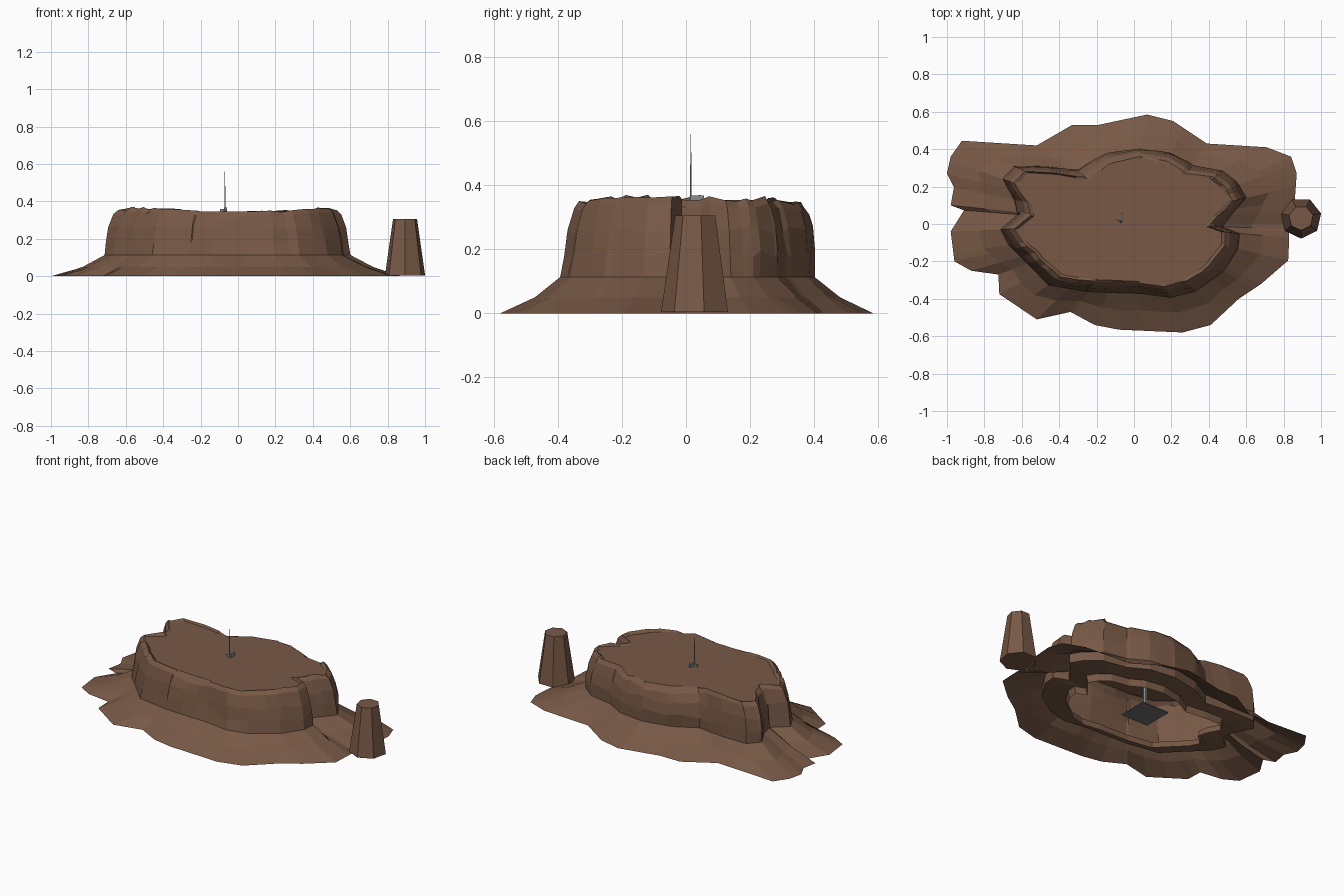
import bpy, bmesh, math, random
from mathutils import Vector

if "Cube" in bpy.data.objects:
    bpy.data.objects.remove(bpy.data.objects["Cube"])

random.seed(4)


def material(name, rgb):
    m = bpy.data.materials.new(name)
    m.diffuse_color = (*rgb, 1)
    m.use_nodes = True
    m.node_tree.nodes["Principled BSDF"].inputs["Base Color"].default_value = m.diffuse_color
    return m


ROCK = material("red brown rock", (0.185, 0.099, 0.061))
METAL = material("grey metal", (0.23, 0.28, 0.28))
PLATE = material("dark grey plate", (0.15, 0.155, 0.15))

# Outlines seen from above, counter-clockwise
SKIRT = [(.80, 0), (.86, .13), (.87, .27), (.84, .36), (.71, .41), (.39, .43),
         (.21, .55), (.07, .585), (-.19, .53), (-.33, .53), (-.52, .42),
         (-.92, .445), (-.98, .36), (-1, .27), (-.96, .19), (-.98, .10),
         (-.90, .07), (-.98, -.04), (-.96, -.20), (-.87, -.25), (-.725, -.27),
         (-.72, -.375), (-.52, -.51), (-.34, -.47), (-.21, -.54), (-.08, -.565),
         (.26, -.58), (.41, -.54), (.56, -.40), (.68, -.32), (.83, -.19), (.83, -.04)]
CLIFF = [(.52, .05), (.60, .14), (.56, .21), (.47, .285), (.32, .315),
         (.20, .385), (.03, .41), (-.16, .37), (-.30, .29), (-.48, .31),
         (-.65, .31), (-.70, .24), (-.64, .13), (-.62, .05), (-.71, -.03),
         (-.665, -.11), (-.53, -.24), (-.45, -.32), (-.24, -.35), (.03, -.355),
         (.19, -.38), (.32, -.35), (.47, -.25), (.55, -.13), (.56, -.05),
         (.47, -.015)]


def angle(p):
    return math.atan2(p[1], p[0]) % math.tau


def radius_at(outline, a):
    """Distance from the middle to an outline in direction a."""
    a %= math.tau
    d = Vector((math.cos(a), math.sin(a)))
    for p, q in zip(outline, outline[1:] + outline[:1]):
        p, q = Vector(p), Vector(q)
        if (a - angle(p)) % math.tau <= (angle(q) - angle(p)) % math.tau:
            e = q - p
            return p.cross(e) / d.cross(e)


def finish(name, bm, mat):
    bmesh.ops.recalc_face_normals(bm, faces=bm.faces)
    me = bpy.data.meshes.new(name)
    bm.to_mesh(me)
    bm.free()
    me.materials.append(mat)
    ob = bpy.data.objects.new(name, me)
    bpy.context.collection.objects.link(ob)
    return ob


def loft(name, rings, mat, caps=(False, False)):
    bm = bmesh.new()
    vs = [[bm.verts.new(p) for p in ring] for ring in rings]
    for lo, hi in zip(vs, vs[1:]):
        for i in range(len(lo)):
            j = (i + 1) % len(lo)
            bm.faces.new((lo[i], lo[j], hi[j], hi[i]))
    if caps[0]:
        bm.faces.new(vs[0][::-1])
    if caps[1]:
        bm.faces.new(vs[-1])
    return finish(name, bm, mat)


def frustum(name, x, y, levels, sides, mat, turn=0.0):
    """Closed column through (height, radius) levels."""
    ring = [turn + math.tau * i / sides for i in range(sides)]
    return loft(name, [[(x + r * math.cos(a), y + r * math.sin(a), z) for a in ring]
                       for z, r in levels], mat, (True, True))


def box(name, centre, size, mat):
    bm = bmesh.new()
    bmesh.ops.create_cube(bm, size=1)
    for v in bm.verts:
        v.co = Vector(c + s * k for c, s, k in zip(centre, size, v.co))
    return finish(name, bm, mat)


# Shared directions, merged where corners nearly line up
angles = []
for a in sorted(angle(p) for p in SKIRT + CLIFF):
    if not angles or a - angles[-1] > 0.012:
        angles.append(a)
outer = [radius_at(SKIRT, a) for a in angles]
wall = [radius_at(CLIFF, a) for a in angles]
n = len(angles)


def ring(radii, heights):
    return [(r * math.cos(a), r * math.sin(a), z)
            for r, a, z in zip(radii, angles, heights)]


def inset(side, end, jitter=0.0):
    """Wall radii drawn in by one amount at the sides and more at the ends."""
    return [w - side - end * abs(math.cos(a)) + k * .7 + random.uniform(-jitter, jitter)
            for w, a, k in zip(wall, angles, rough)]


def steps(z):
    return [z + random.choice((-.01, 0, .01)) for _ in angles]


rough = [random.uniform(-.012, .008) for _ in angles]
foot = [w + .004 - .012 * math.sin(a) for w, a in zip(wall, angles)]

# Sloping scree skirt, slightly concave, open underneath
soft = [sum(radius_at(SKIRT, a + d) for d in (-.14, -.07, 0, .07, .14)) / 5 for a in angles]
mid = [f + (min(o, s) - f) * random.uniform(.44, .5) for f, o, s in zip(foot, outer, soft)]
loft("scree_skirt", [ring(outer, [0] * n), ring(mid, [0.05] * n),
                     ring(foot, [0.113] * n)], ROCK)

# Cliff wall: buried lower ledge, then the face, uneven rim higher at the ends
rim_z = [0.337 + 0.026 * abs(math.cos(a)) ** 2 + random.uniform(-.012, .01) for a in angles]
cap = inset(.042, .045)
loft("cliff_wall", [
    ring([f * .72 for f in foot], [0.002] * n),
    ring([f * .74 for f in foot], [0.045] * n),
    ring(foot, [0.055] * n),
    ring(foot, [0.113] * n),
    ring(inset(0, 0, .004), steps(.185)),
    ring(inset(.006, .008, .004), steps(.26)),
    ring(inset(.02, .022, .003), [z - .022 for z in rim_z]),
    ring(inset(.034, .034), rim_z),
    ring(cap, [0.347] * n)], ROCK)

# Flat plateau
bm = bmesh.new()
bm.faces.new([bm.verts.new(p) for p in ring(cap, [0.347] * n)])
finish("plateau", bm, ROCK)

# Seven-sided rock pillar beside the mesa
frustum("rock_pillar", 0.893, 0.032, [(0.004, 0.11), (0.305, 0.066)], 7, ROCK, -math.pi / 2)

# Mast on its buried post and footing, with the equipment at its base
frustum("mast_post", -0.07, 0.015, [(0.02, .013), (.345, .010)], 6, METAL)
frustum("mast", -0.07, 0.015, [(.34, .008), (.37, .003), (.56, .001)], 6, METAL)
box("mast_footing", (-0.07, 0.015, 0.022), (0.19, 0.19, 0.006), PLATE)
box("equipment_cabinet", (-0.065, 0.035, 0.357), (0.010, 0.042, 0.022), METAL)
box("equipment_arm", (-0.082, 0.022, 0.353), (0.028, 0.007, 0.012), METAL)
